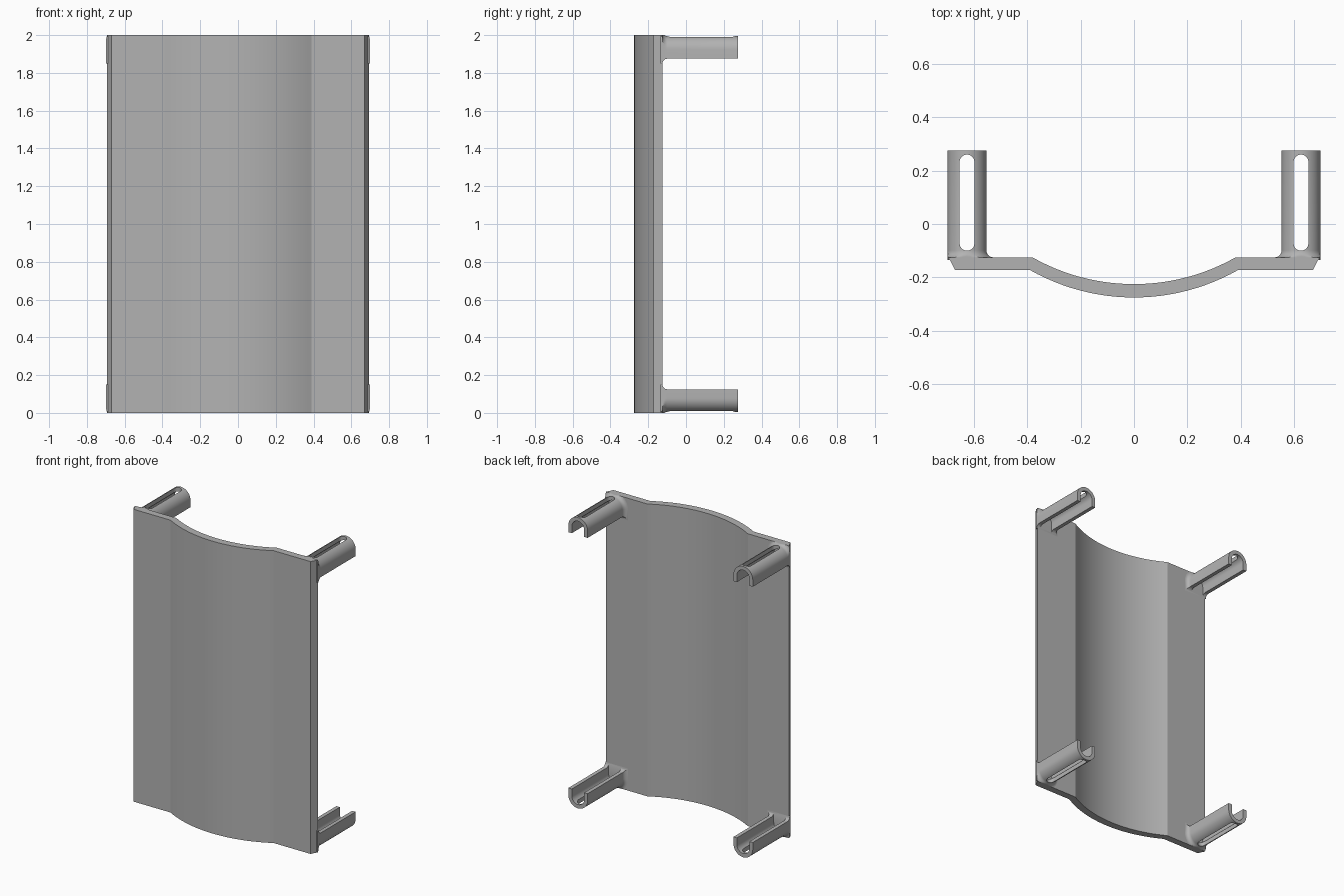
import bpy, bmesh, math

if "Cube" in bpy.data.objects:
    bpy.data.objects.remove(bpy.data.objects["Cube"], do_unlink=True)

GREY = (0.45, 0.45, 0.45, 1)
mat = bpy.data.materials.new("plain_grey")
mat.use_nodes = True
mat.diffuse_color = GREY
mat.node_tree.nodes["Principled BSDF"].inputs["Base Color"].default_value = GREY

TOP = 2.0
BACK, FRONT = -0.125, -0.172      # faces of the flat side flanges
POST_X, POST_Z, POST_R = 0.625, 1.922, 0.073
LEG, END = 0.047, 0.275           # straight wall below the arch, post tip


def loft(name, rings):
    """Closed solid skinned through rings of equal point count."""
    bm = bmesh.new()
    loops = [[bm.verts.new(p) for p in ring] for ring in rings]
    for a, b in zip(loops, loops[1:]):
        for i in range(len(a)):
            j = (i + 1) % len(a)
            bm.faces.new((a[i], a[j], b[j], b[i]))
    bm.faces.new(loops[0][::-1])
    bm.faces.new(loops[-1])
    bmesh.ops.recalc_face_normals(bm, faces=bm.faces)
    mesh = bpy.data.meshes.new(name)
    bm.to_mesh(mesh)
    bm.free()
    obj = bpy.data.objects.new(name, mesh)
    bpy.context.collection.objects.link(obj)
    mesh.materials.append(mat)
    return obj


def smooth(obj):
    bpy.ops.object.select_all(action="DESELECT")
    obj.select_set(True)
    bpy.context.view_layer.objects.active = obj
    bpy.ops.object.shade_smooth_by_angle(angle=math.radians(25))


def bow(half, y_end, y_mid, n=24):
    """Circular arc bulging to the front, from -half to +half."""
    sag = y_end - y_mid
    r = (half * half + sag * sag) / (2 * sag)
    a = math.asin(half / r)
    return [(r * math.sin(t), y_mid + r - r * math.cos(t))
            for t in (a * (2 * i / n - 1) for i in range(n + 1))]


def arch(y, r, leg, flip):
    """Arch cross-section at depth y; kept inside the panel outline."""
    pts = [(r * math.cos(math.pi * i / 20), r * math.sin(math.pi * i / 20))
           for i in range(21)]
    pts += [(-r, -leg), (r, -leg)]
    ring = []
    for x, z in pts:
        px = min(POST_X + x, POST_X + POST_R)
        pz = min(POST_Z + z, TOP)
        ring.append((px * flip[0], y, pz if flip[1] > 0 else TOP - pz))
    return ring


def slot(z, flip):
    """Rounded slot outline at height z."""
    ring = []
    for cy, start in ((0.232, 0), (-0.072, math.pi)):
        for i in range(11):
            t = start + math.pi * i / 10
            ring.append(((POST_X + 0.028 * math.cos(t)) * flip[0],
                         cy + 0.028 * math.sin(t),
                         z if flip[1] > 0 else TOP - z))
    return ring


# Bowed panel with flat flanges and bevelled outer edges
front = [(-0.67, FRONT)] + bow(0.39, FRONT, -0.275) + [(0.67, FRONT)]
back = [(-0.693, BACK)] + bow(0.38, BACK, -0.225) + [(0.693, BACK)]
outline = front + back[::-1]
panel = loft("panel", [[(x, y, z) for x, y in outline] for z in (0, TOP)])
smooth(panel)

# Four slotted, open-sided posts with filleted roots
F = 0.026
for vertical, v in (("upper", 1), ("lower", -1)):
    for side, s in (("left", 1), ("right", -1)):
        flip = (s, v)
        rings = [arch(BACK - 0.01, POST_R + F, LEG + F, flip)]
        for i in range(7):
            t = math.pi / 2 * i / 6
            d = F * (1 - math.sin(t))
            rings.append(arch(BACK + F * (1 - math.cos(t)),
                              POST_R + d, LEG + d, flip))
        rings.append(arch(END, POST_R, LEG, flip))
        post = loft(f"{vertical}_{side}_post", rings)
        cutters = [
            loft("channel_cutter", [arch(y, 0.047, 0.15, flip)
                                    for y in (BACK + 0.002, END + 0.1)]),
            loft("slot_cutter", [slot(z, flip) for z in (POST_Z, TOP + 0.1)]),
        ]
        bpy.context.view_layer.objects.active = post
        for cutter in cutters:
            mod = post.modifiers.new("cut", "BOOLEAN")
            mod.operation = "DIFFERENCE"
            mod.solver = "EXACT"
            mod.object = cutter
            bpy.ops.object.modifier_apply(modifier=mod.name)
            bpy.data.objects.remove(cutter, do_unlink=True)
        smooth(post)
